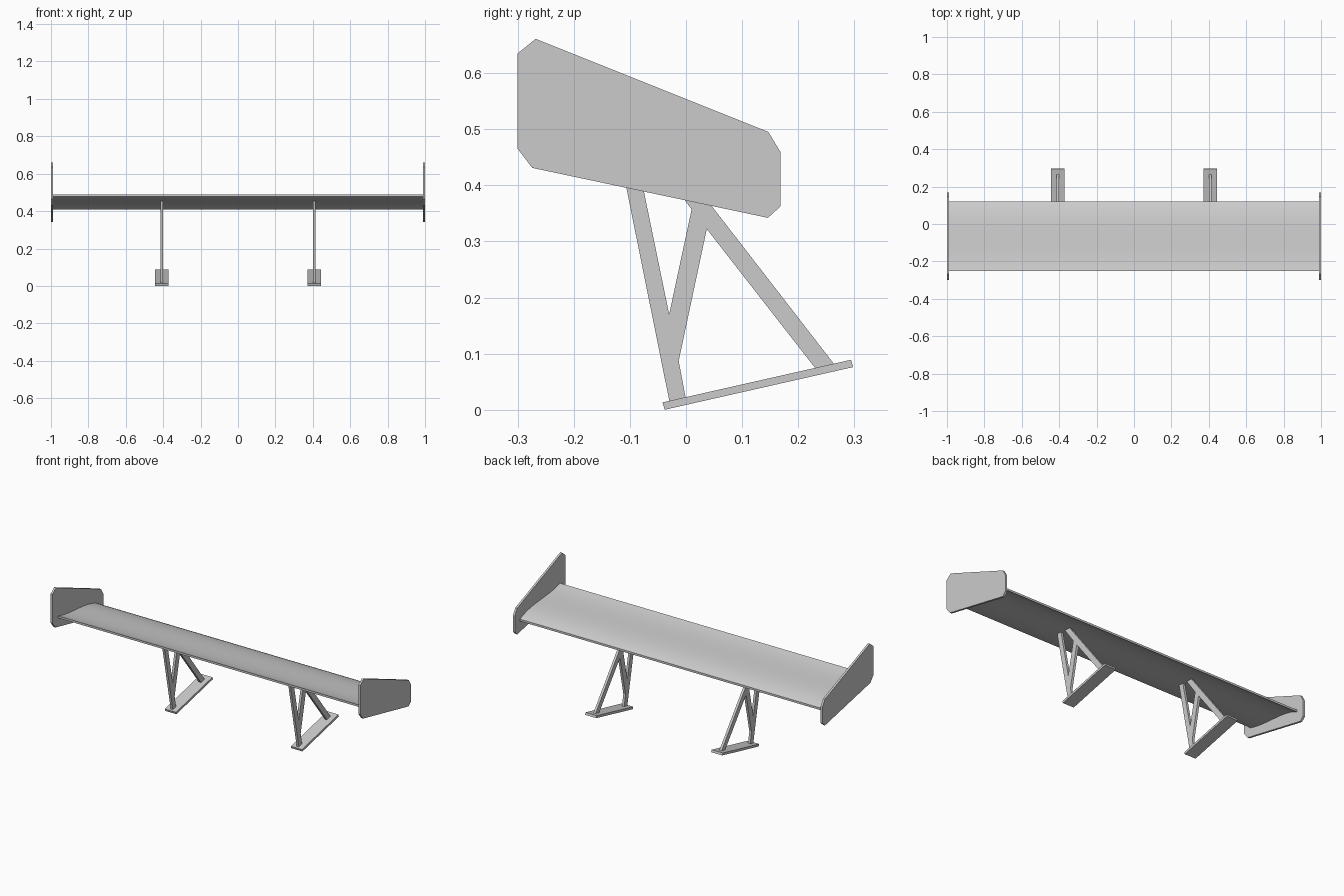
import bpy, bmesh
from mathutils import Vector
from mathutils.geometry import interpolate_bezier

if "Cube" in bpy.data.objects:
    bpy.data.objects.remove(bpy.data.objects["Cube"])


def prism(name, profile, x0, x1):
    """Extrude a (y, z) outline along x from x0 to x1."""
    bm = bmesh.new()
    face = bm.faces.new([bm.verts.new((x0, y, z)) for y, z in profile])
    ext = bmesh.ops.extrude_face_region(bm, geom=[face])
    moved = [v for v in ext["geom"] if isinstance(v, bmesh.types.BMVert)]
    bmesh.ops.translate(bm, verts=moved, vec=(x1 - x0, 0, 0))
    bmesh.ops.recalc_face_normals(bm, faces=bm.faces)
    mesh = bpy.data.meshes.new(name)
    bm.to_mesh(mesh)
    bm.free()
    obj = bpy.data.objects.new(name, mesh)
    bpy.context.collection.objects.link(obj)
    return obj


# Wing: thin sheet with a gentle S-shaped section
THICK = 0.012
top = interpolate_bezier(Vector((-0.25, 0.49, 0)), Vector((-0.13, 0.452, 0)),
                         Vector((0.02, 0.475, 0)), Vector((0.12, 0.421, 0)), 16)
upper = [(p.x, p.y) for p in top]
lower = [(y, z - THICK) for y, z in reversed(upper)]
wing = prism("wing", upper + lower, -0.99, 0.99)
bpy.context.view_layer.objects.active = wing
wing.select_set(True)
bpy.ops.object.shade_smooth_by_angle(angle=0.5)

END_PLATE = [(-0.30, 0.635), (-0.268, 0.661), (0.147, 0.495), (0.168, 0.46),
             (0.168, 0.362), (0.146, 0.342), (-0.274, 0.431), (-0.30, 0.465)]
# Forked front leg joined to the slanted rear leg
STRUT = [(-0.118, 0.454), (-0.088, 0.452), (-0.03, 0.17), (0.01, 0.357),
         (-0.058, 0.45), (-0.02, 0.448), (0.265, 0.08), (0.232, 0.072),
         (0.037, 0.322), (-0.013, 0.087), (0.0, 0.018), (-0.029, 0.012)]
FOOT = [(-0.042, 0.013), (0.294, 0.089), (0.298, 0.076), (-0.038, 0.0)]

# End plates, struts and feet on both sides
for side, s in (("left", -1), ("right", 1)):
    prism(f"end_plate_{side}", END_PLATE, s * 0.988, s * 1.0)
    prism(f"strut_{side}", STRUT, s * 0.40, s * 0.414)
    prism(f"foot_{side}", FOOT, s * 0.371, s * 0.443)
